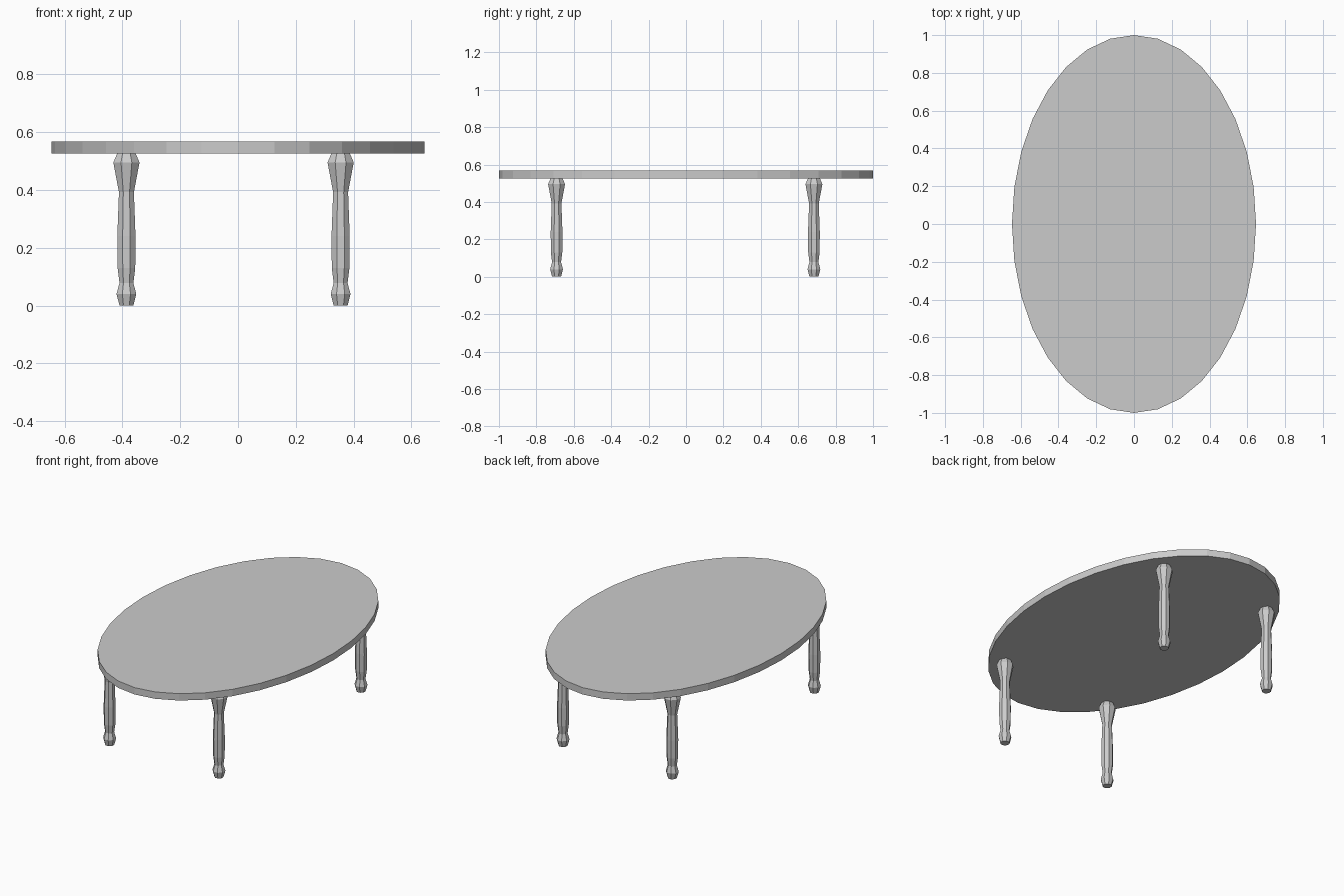
import bpy, bmesh
from math import cos, sin, pi

if "Cube" in bpy.data.objects:
    bpy.data.objects.remove(bpy.data.objects["Cube"])


def lathe(name, profile, sides, loc=(0, 0, 0), scale=(1, 1), turn=0.0):
    """Stack of rings (radius, z) joined by flat faces, capped at both ends."""
    bm = bmesh.new()
    rings = []
    for r, z in profile:
        rings.append([bm.verts.new((r * scale[0] * cos(2 * pi * i / sides + turn),
                                    r * scale[1] * sin(2 * pi * i / sides + turn), z))
                      for i in range(sides)])
    for a, b in zip(rings, rings[1:]):
        for i in range(sides):
            j = (i + 1) % sides
            bm.faces.new((a[i], a[j], b[j], b[i]))
    bm.faces.new(rings[0][::-1])
    bm.faces.new(rings[-1])
    mesh = bpy.data.meshes.new(name)
    bm.to_mesh(mesh)
    bm.free()
    obj = bpy.data.objects.new(name, mesh)
    obj.location = loc
    bpy.context.collection.objects.link(obj)
    return obj


# Oval top
lathe("table_top", [(1, 0.526), (1, 0.568)], 32, scale=(0.646, 1.0))

# Turned legs, slightly off centre under the top
leg_profile = [(0.026, 0), (0.037, 0.04), (0.026, 0.078), (0.033, 0.13),
               (0.034, 0.24), (0.028, 0.392), (0.049, 0.495), (0.034, 0.527)]
for side, x in (("left", -0.386), ("right", 0.355)):
    for end, y in (("front", -0.692), ("back", 0.684)):
        lathe(f"{end}_{side}_leg", leg_profile, 8, (x, y, 0), turn=pi / 8)
